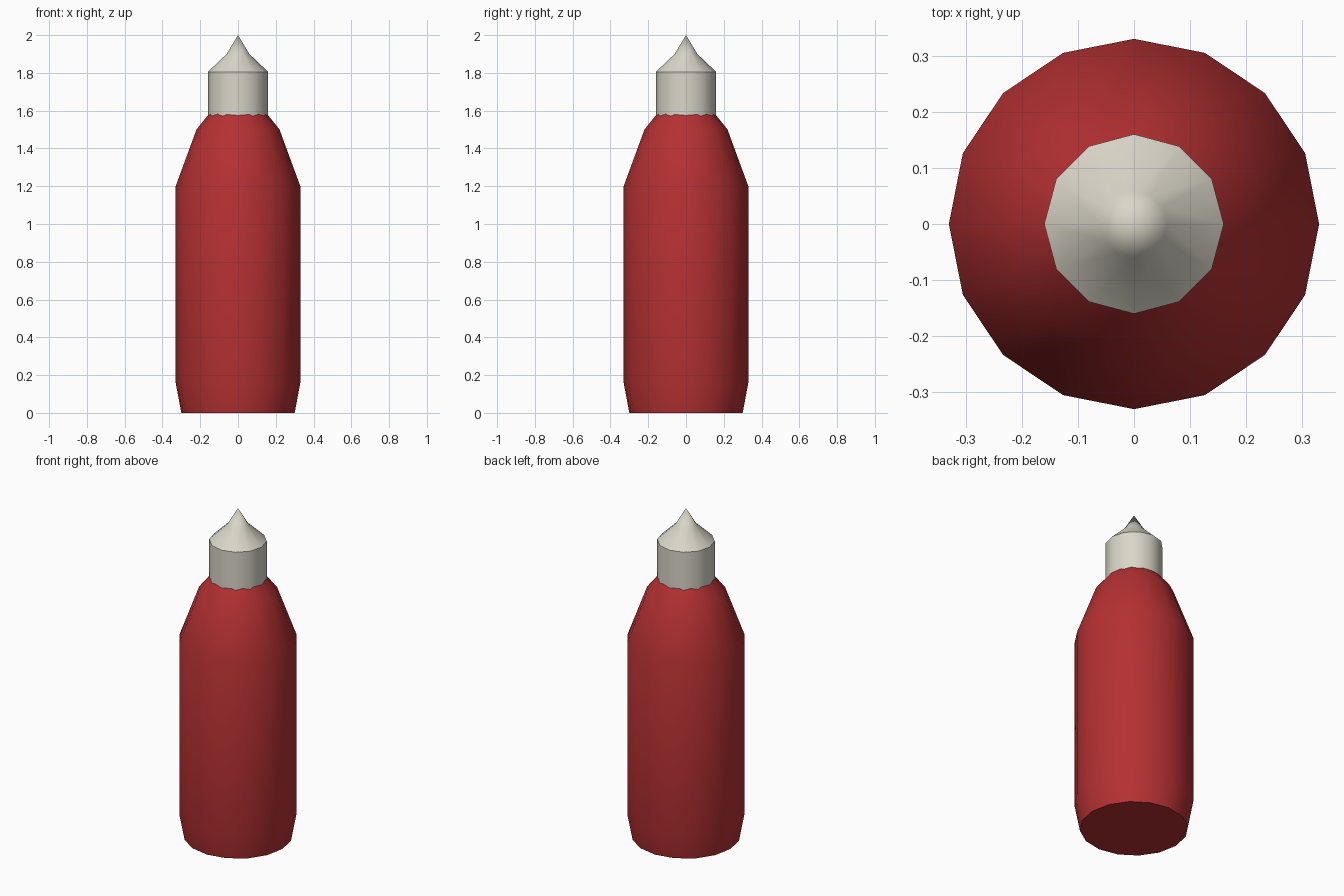
import bpy, bmesh, math

if "Cube" in bpy.data.objects:
    bpy.data.objects.remove(bpy.data.objects["Cube"])


def material(name, rgb):
    m = bpy.data.materials.new(name)
    m.diffuse_color = (*rgb, 1)
    m.use_nodes = True
    m.node_tree.nodes["Principled BSDF"].inputs["Base Color"].default_value = m.diffuse_color
    return m


def lathe(name, profile, sides, mat):
    """Revolve (radius, height) points around z; a zero radius closes to a point."""
    bm = bmesh.new()
    rings = []
    for r, z in profile:
        n = sides if r > 0 else 1
        rings.append([bm.verts.new((r * math.cos(math.tau * i / n),
                                    r * math.sin(math.tau * i / n), z)) for i in range(n)])
    for a, b in zip(rings, rings[1:]):
        for i in range(sides):
            j = (i + 1) % sides
            if len(b) == 1:
                bm.faces.new((a[i], a[j], b[0]))
            else:
                bm.faces.new((a[i], a[j], b[j], b[i]))
    # flat end caps
    bm.faces.new(rings[0][::-1])
    if len(rings[-1]) > 1:
        bm.faces.new(rings[-1])
    bmesh.ops.recalc_face_normals(bm, faces=bm.faces)
    mesh = bpy.data.meshes.new(name)
    bm.to_mesh(mesh)
    bm.free()
    mesh.materials.append(mat)
    ob = bpy.data.objects.new(name, mesh)
    bpy.context.collection.objects.link(ob)
    bpy.ops.object.select_all(action='DESELECT')
    ob.select_set(True)
    bpy.context.view_layer.objects.active = ob
    bpy.ops.object.shade_smooth_by_angle(angle=math.radians(40))
    return ob


red = material("bottle red", (0.46, 0.030, 0.032))
cream = material("nozzle cream", (0.70, 0.67, 0.58))

# Bottle body with tapered foot and shoulders
lathe("bottle_body", [(0.30, 0), (0.33, 0.16), (0.33, 1.20), (0.22, 1.50), (0.14, 1.60)], 16, red)

# Screw collar and pointed nozzle
lathe("nozzle_cap", [(0.16, 1.56), (0.16, 1.805), (0.06, 1.90), (0, 2.0)], 12, cream)
